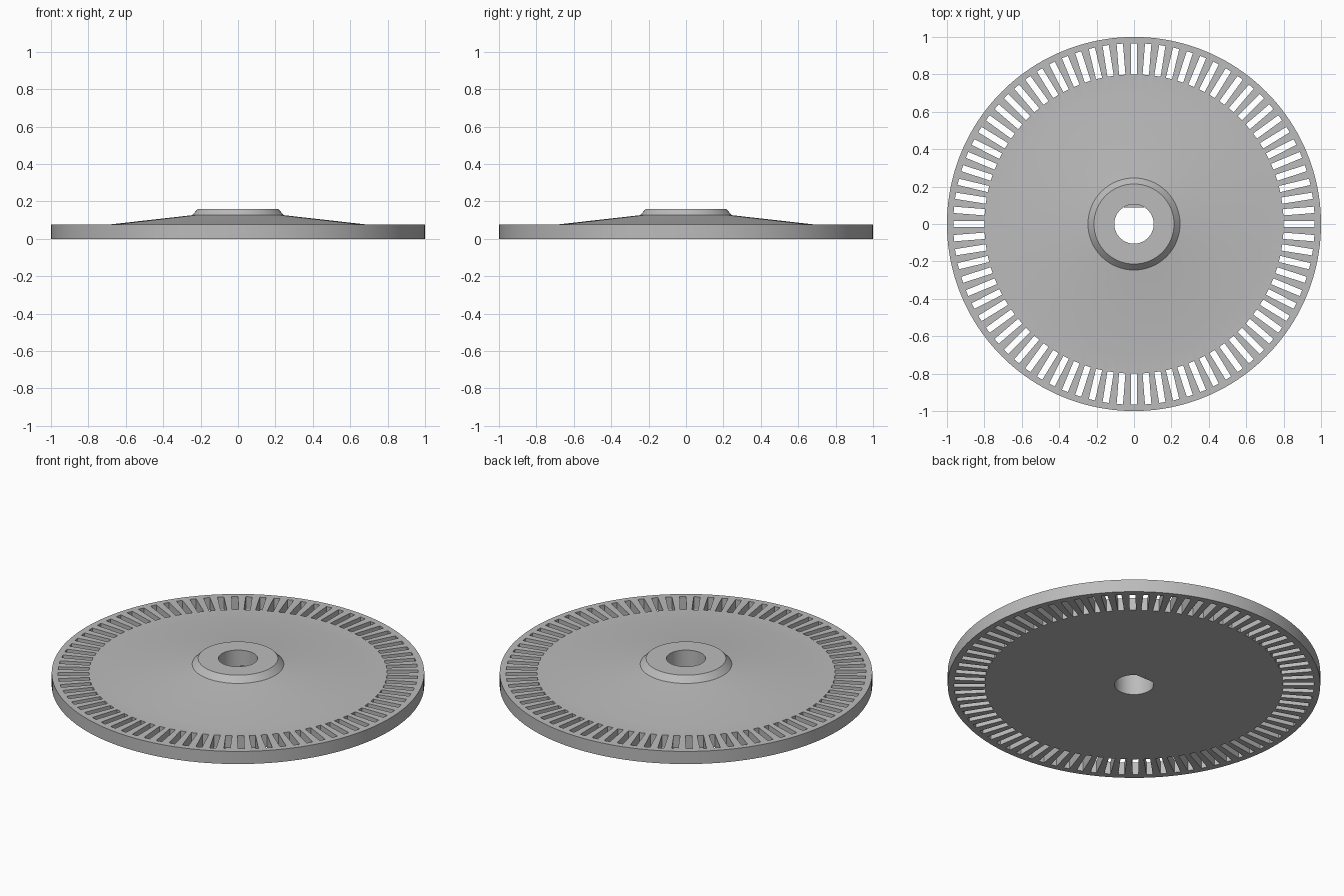
import bpy, bmesh, math
from mathutils import Matrix, Vector

cube = bpy.data.objects.get("Cube")
if cube:
    bpy.data.objects.remove(cube)

SLOTS = 80
SEGMENTS = 160
BORE = 0.105

# One plain grey for the whole wheel
grey = bpy.data.materials.new("plain grey")
grey.use_nodes = True
colour = (0.5, 0.5, 0.5, 1)
grey.diffuse_color = colour
grey.node_tree.nodes["Principled BSDF"].inputs["Base Color"].default_value = colour


def make_object(name, bm):
    bmesh.ops.recalc_face_normals(bm, faces=bm.faces)
    mesh = bpy.data.meshes.new(name)
    bm.to_mesh(mesh)
    bm.free()
    mesh.materials.append(grey)
    obj = bpy.data.objects.new(name, mesh)
    bpy.context.collection.objects.link(obj)
    return obj


def select_only(obj):
    bpy.ops.object.select_all(action='DESELECT')
    obj.select_set(True)
    bpy.context.view_layer.objects.active = obj


# Wheel: closed profile of (radius, height) turned about the z axis
profile = [(BORE, 0), (1, 0), (1, 0.075), (0.7, 0.075),
           (0.246, 0.126), (0.214, 0.16), (BORE, 0.16)]
bm = bmesh.new()
verts = [bm.verts.new((r, 0, z)) for r, z in profile]
edges = [bm.edges.new((a, b)) for a, b in zip(verts, verts[1:] + verts[:1])]
bmesh.ops.spin(bm, geom=verts + edges, cent=(0, 0, 0), axis=(0, 0, 1),
               angle=math.tau, steps=SEGMENTS, use_merge=True)
bmesh.ops.remove_doubles(bm, verts=bm.verts, dist=0.0001)
wheel = make_object("slotted_wheel", bm)

# Radial slots cut through the rim
bm = bmesh.new()
for i in range(SLOTS):
    turn = Matrix.Rotation(math.tau * i / SLOTS, 4, 'Z')
    place = Matrix.Translation((0.883, 0, 0.04))
    size = Matrix.Diagonal((0.166, 0.034, 0.3, 1))
    bmesh.ops.create_cube(bm, size=1, matrix=turn @ place @ size)
cutter = make_object("slot_cutter", bm)
cutter.hide_render = True
cut = wheel.modifiers.new("slots", 'BOOLEAN')
cut.object = cutter
cut.operation = 'DIFFERENCE'
cut.solver = 'EXACT'
select_only(wheel)
bpy.ops.object.modifier_apply(modifier=cut.name)
bpy.data.objects.remove(cutter)
bpy.ops.object.shade_smooth_by_angle(angle=math.radians(20))

# Flat in the lower part of the shaft bore
bm = bmesh.new()
half = math.acos(0.088 / BORE)
arc = [math.pi / 2 - half + 2 * half * i / 12 for i in range(13)]
face = bm.faces.new([bm.verts.new((BORE * math.cos(a), BORE * math.sin(a), 0))
                     for a in arc])
top = bmesh.ops.extrude_face_region(bm, geom=[face])["geom"]
bmesh.ops.translate(bm, vec=Vector((0, 0, 0.07)),
                    verts=[v for v in top if isinstance(v, bmesh.types.BMVert)])
make_object("shaft_flat", bm)
